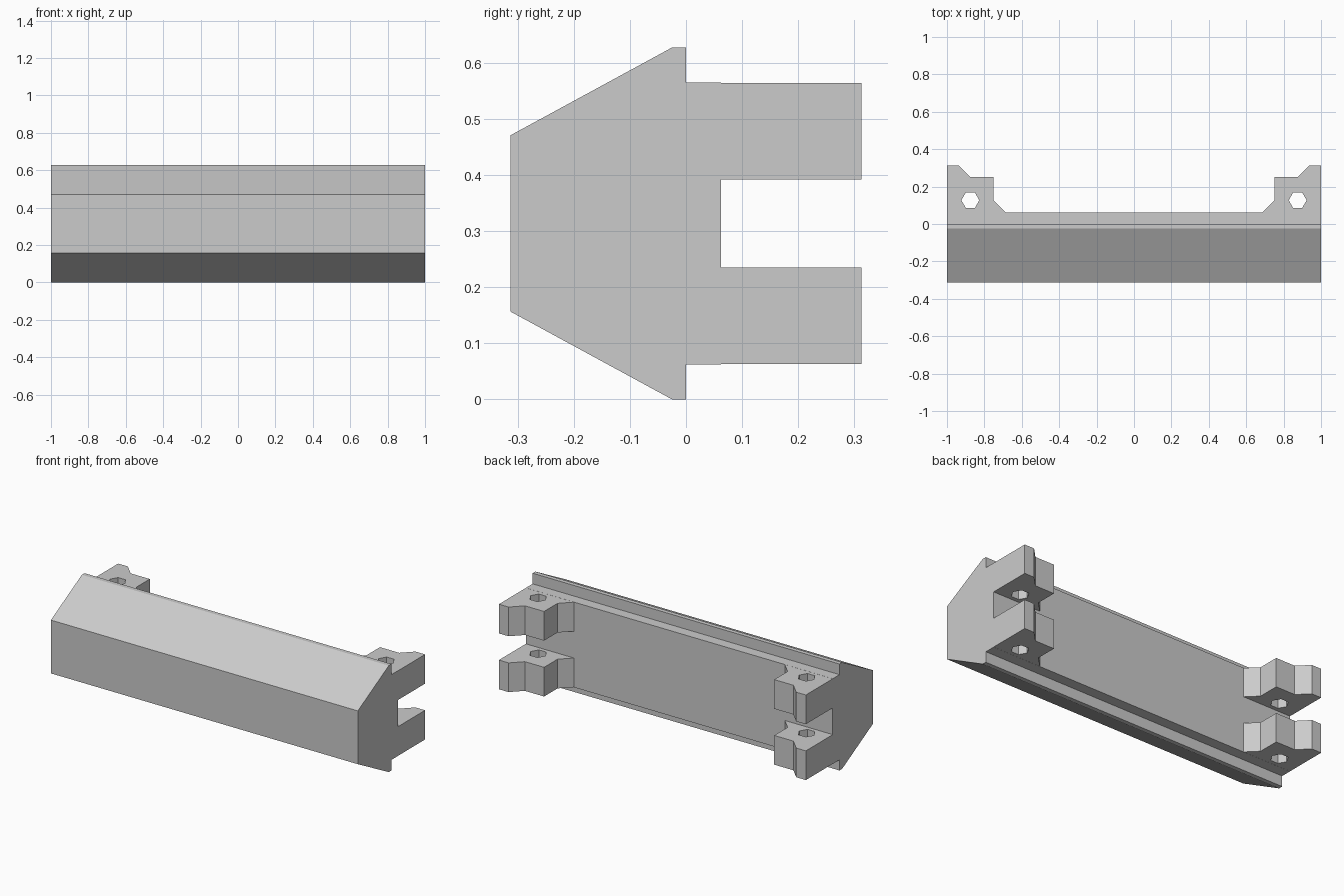
import bpy
import bmesh
from math import cos, sin, pi
from mathutils import Matrix

cube = bpy.data.objects.get("Cube")
if cube:
    bpy.data.objects.remove(cube, do_unlink=True)

GREY = (0.6, 0.6, 0.6)
grey = bpy.data.materials.new("plain_grey")
grey.use_nodes = True
grey.diffuse_color = (*GREY, 1)
grey.node_tree.nodes["Principled BSDF"].inputs["Base Color"].default_value = (*GREY, 1)


def extrude_outline(name, loops, depth, matrix):
    """Extrude a flat outline (later loops are holes), centred on its plane."""
    curve = bpy.data.curves.new(name + "_outline", "CURVE")
    curve.dimensions = "2D"
    curve.fill_mode = "BOTH"
    curve.extrude = depth / 2
    for loop in loops:
        spline = curve.splines.new("POLY")
        spline.points.add(len(loop) - 1)
        for point, (u, v) in zip(spline.points, loop):
            point.co = (u, v, 0, 1)
        spline.use_cyclic_u = True
    helper = bpy.data.objects.new(name + "_helper", curve)
    bpy.context.collection.objects.link(helper)
    bpy.context.view_layer.update()
    evaluated = helper.evaluated_get(bpy.context.evaluated_depsgraph_get())
    mesh = bpy.data.meshes.new_from_object(evaluated)
    bpy.data.objects.remove(helper)
    bpy.data.curves.remove(curve)

    # weld the caps to the walls and tidy the flat faces
    bm = bmesh.new()
    bm.from_mesh(mesh)
    bmesh.ops.remove_doubles(bm, verts=bm.verts, dist=0.0001)
    bmesh.ops.transform(bm, matrix=matrix, verts=bm.verts)
    bmesh.ops.recalc_face_normals(bm, faces=bm.faces)
    for face in bm.faces:
        face.smooth = False
    bm.to_mesh(mesh)
    bm.free()
    mesh.name = name
    mesh.materials.clear()
    mesh.materials.append(grey)
    obj = bpy.data.objects.new(name, mesh)
    bpy.context.collection.objects.link(obj)
    return obj


# long bar: half of the end profile, mirrored about mid height
MID = 0.3135
half = [(-0.313, 0.157), (-0.025, 0.3135), (0, 0.3135), (0, 0.251), (0.0625, 0.251)]
profile = half + [(y, -z) for y, z in reversed(half)]
along_x = Matrix(((0, 0, 1, 0), (1, 0, 0, 0), (0, 1, 0, MID), (0, 0, 0, 1)))
extrude_outline("bar", [profile], 2.0, along_x)

# four drilled mounting lugs on the back
lug = [(1, 0.0625), (1, 0.313), (0.937, 0.313), (0.875, 0.25),
       (0.75, 0.25), (0.75, 0.125), (0.6875, 0.0625)]
hole = [(0.875 + 0.048 * cos(i * pi / 3), 0.127 + 0.048 * sin(i * pi / 3)) for i in range(6)]
for side, sign in (("left", 1), ("right", -1)):
    loops = [[(sign * x, y) for x, y in loop] for loop in (lug, hole)]
    for level, z in (("lower", 0.149), ("upper", 0.478)):
        extrude_outline(f"{level}_lug_{side}", loops, 0.172, Matrix.Translation((0, 0, z)))
